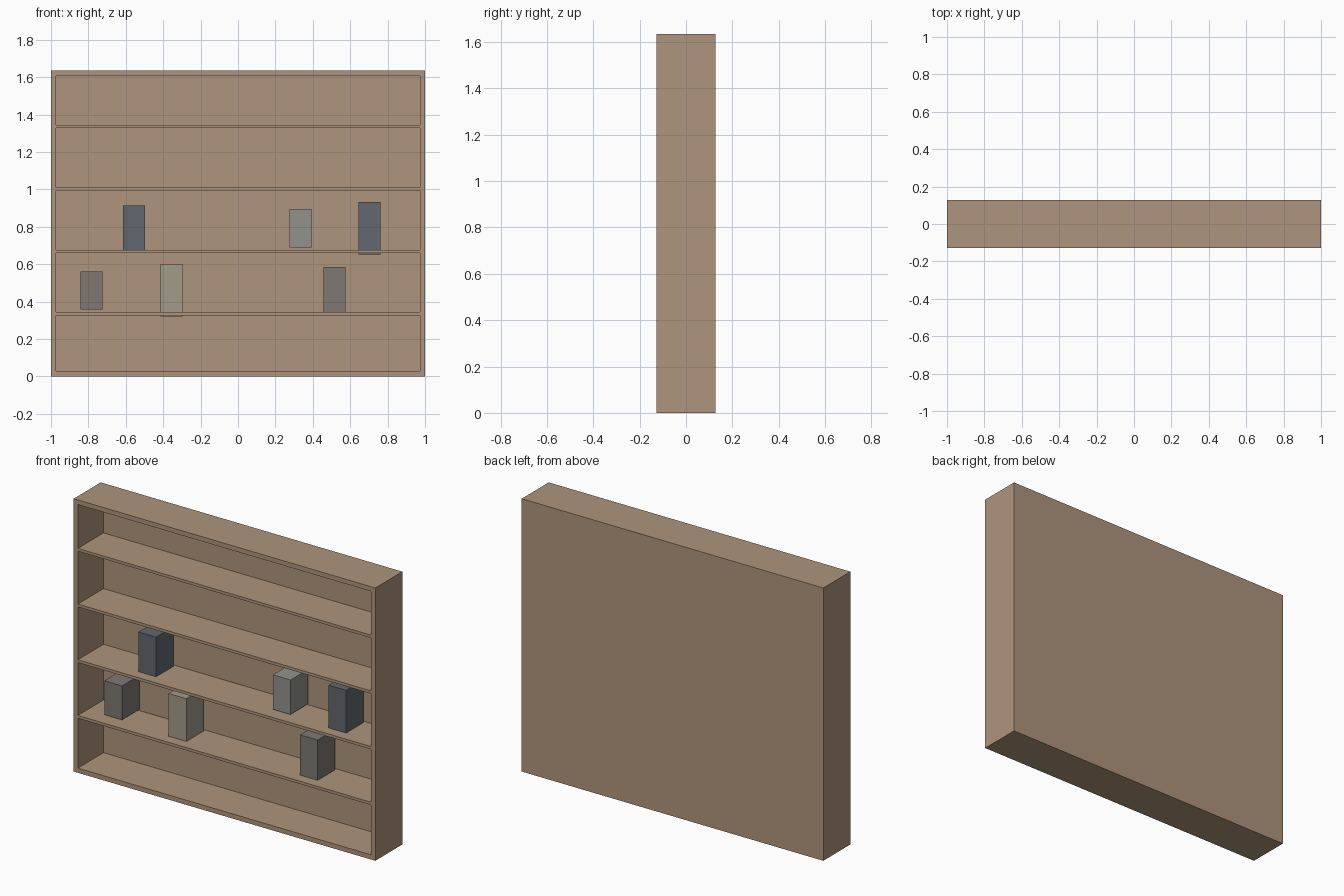
import bpy, bmesh
from mathutils import Vector

if "Cube" in bpy.data.objects:
    bpy.data.objects.remove(bpy.data.objects["Cube"])

W, D, H = 2.0, 0.256, 1.635      # outer size
WALL, BACK, SHELF = 0.028, 0.013, 0.017


def material(name, rgb):
    m = bpy.data.materials.new(name)
    m.diffuse_color = (*rgb, 1)
    m.use_nodes = True
    m.node_tree.nodes["Principled BSDF"].inputs["Base Color"].default_value = m.diffuse_color
    return m


def finish(bm, name, mat):
    me = bpy.data.meshes.new(name)
    bm.to_mesh(me)
    bm.free()
    me.materials.append(mat)
    ob = bpy.data.objects.new(name, me)
    bpy.context.collection.objects.link(ob)
    return ob


def box_mesh(center, size):
    bm = bmesh.new()
    bmesh.ops.create_cube(bm, size=1)
    bmesh.ops.scale(bm, vec=size, verts=bm.verts)
    bmesh.ops.translate(bm, vec=center, verts=bm.verts)
    return bm


wood = material("wood", (0.42, 0.30, 0.20))
slate = material("slate", (0.12, 0.14, 0.16))
pale = material("pale_grey", (0.29, 0.29, 0.26))
taupe = material("taupe", (0.21, 0.19, 0.17))
cream = material("cream", (0.36, 0.33, 0.26))

# Carcass: one box with its front inset and pushed in to leave a thin back
bm = box_mesh((0, 0, H / 2), (W, D, H))
bm.normal_update()
front = min(bm.faces, key=lambda f: f.calc_center_median().y)
bmesh.ops.inset_region(bm, faces=[front], thickness=WALL, use_even_offset=True)
ext = bmesh.ops.extrude_discrete_faces(bm, faces=[front])
bmesh.ops.translate(bm, vec=Vector((0, D - BACK, 0)), verts=ext["faces"][0].verts)
finish(bm, "carcass", wood)

# Four evenly spaced shelves
for i in range(4):
    z = 0.335 + i * 0.3337
    finish(box_mesh((0, -BACK / 2, z), (W - 2 * WALL, D - BACK, SHELF)),
           f"shelf_{i + 1}", wood)

# Storage boxes: x centre, z centre, height, material
boxes = [
    (-0.783, 0.460, 0.204, taupe),
    (-0.356, 0.460, 0.280, cream),
    (0.515, 0.460, 0.250, taupe),
    (-0.557, 0.793, 0.244, slate),
    (0.334, 0.793, 0.207, pale),
    (0.703, 0.793, 0.280, slate),
]
for i, (x, z, h, mat) in enumerate(boxes):
    finish(box_mesh((x, 0.018, z), (0.117, 0.164, h)), f"storage_box_{i + 1}", mat)
